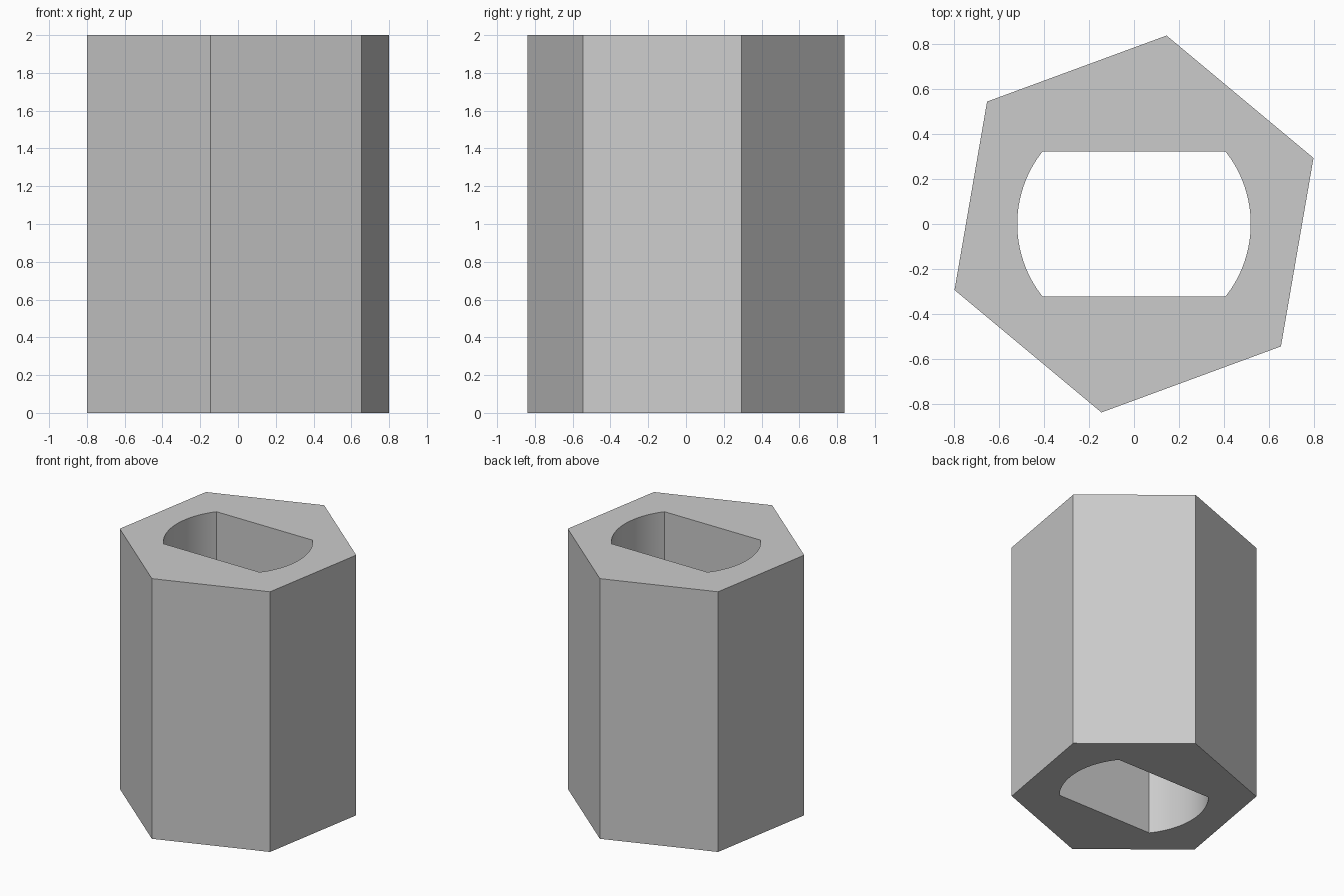
import bpy
import bmesh
from math import asin, cos, sin, pi, radians

HEIGHT = 2.0
HEX_RADIUS, HEX_TURN = 0.852, radians(20.2)
BORE_RADIUS, BORE_HALF_WIDTH = 0.52, 0.322
ARC_STEPS = 32

cube = bpy.data.objects.get("Cube")
if cube:
    bpy.data.objects.remove(cube, do_unlink=True)

# Plain grey finish
grey = bpy.data.materials.new("plain_grey")
grey.use_nodes = True
colour = (0.6, 0.6, 0.6, 1.0)
grey.diffuse_color = colour
grey.node_tree.nodes["Principled BSDF"].inputs["Base Color"].default_value = colour


def polar(radius, angle):
    return (radius * cos(angle), radius * sin(angle), 0.0)


def add_loop(bm, points):
    """Closed loop of edges through the points."""
    verts = [bm.verts.new(p) for p in points]
    return [bm.edges.new((v, verts[i - 1])) for i, v in enumerate(verts)]


# Hexagonal outline
hexagon = [polar(HEX_RADIUS, HEX_TURN + i * pi / 3) for i in range(6)]

# Bore outline: two round ends joined by two flats
half_arc = asin(BORE_HALF_WIDTH / BORE_RADIUS)
bore = [polar(BORE_RADIUS, centre - half_arc + 2 * half_arc * i / ARC_STEPS)
        for centre in (0, pi) for i in range(ARC_STEPS + 1)]

# Fill between the outlines and extrude to full height
bm = bmesh.new()
edges = add_loop(bm, hexagon) + add_loop(bm, bore)
bmesh.ops.triangle_fill(bm, edges=edges, use_beauty=True, normal=(0, 0, 1))
result = bmesh.ops.extrude_face_region(bm, geom=bm.faces[:], use_keep_orig=True)
top = [g for g in result["geom"] if isinstance(g, bmesh.types.BMVert)]
bmesh.ops.translate(bm, verts=top, vec=(0, 0, HEIGHT))
bmesh.ops.recalc_face_normals(bm, faces=bm.faces[:])

mesh = bpy.data.meshes.new("hex_sleeve")
bm.to_mesh(mesh)
bm.free()
mesh.materials.append(grey)
sleeve = bpy.data.objects.new("hex_sleeve", mesh)
bpy.context.collection.objects.link(sleeve)

# Smooth the round ends of the bore, keep the corners sharp
bpy.ops.object.select_all(action="DESELECT")
sleeve.select_set(True)
bpy.context.view_layer.objects.active = sleeve
bpy.ops.object.shade_smooth_by_angle(angle=radians(30))
